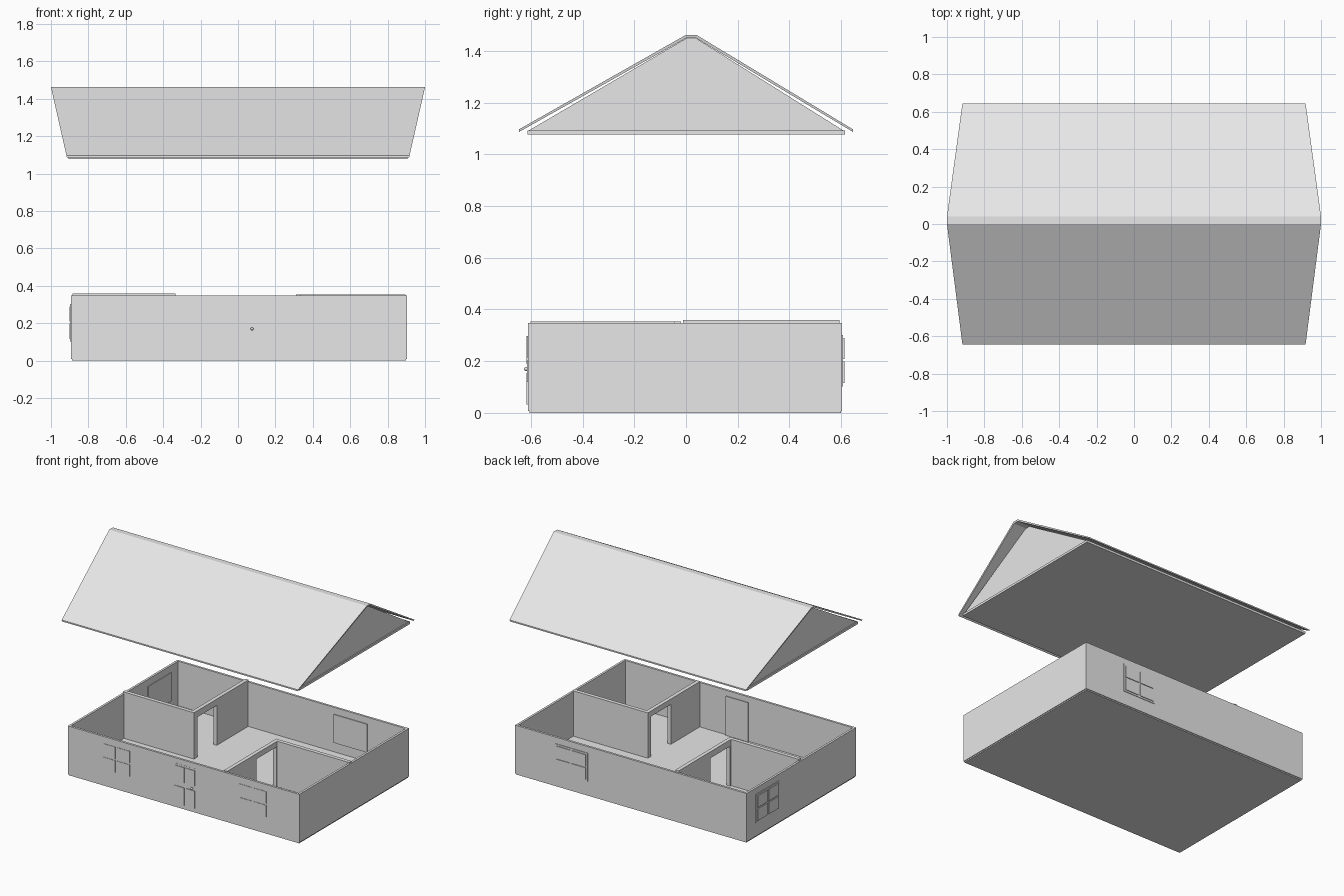
import bpy, bmesh
from mathutils import Matrix

cube = bpy.data.objects.get("Cube")
if cube:
    bpy.data.objects.remove(cube, do_unlink=True)

mat = bpy.data.materials.new("light_grey")
mat.use_nodes = True
grey = (0.8, 0.8, 0.8, 1)
mat.diffuse_color = grey
mat.node_tree.nodes["Principled BSDF"].inputs["Base Color"].default_value = grey

# House shell limits, floor height and wall thickness
LEFT, RIGHT, FRONT, BACK = -0.893, 0.904, -0.611, 0.604
FLOOR, TOP, THICK = 0.035, 0.347, 0.022


def finish(name, bm):
    bmesh.ops.recalc_face_normals(bm, faces=bm.faces)
    mesh = bpy.data.meshes.new(name)
    bm.to_mesh(mesh)
    bm.free()
    mesh.materials.append(mat)
    obj = bpy.data.objects.new(name, mesh)
    bpy.context.collection.objects.link(obj)
    return obj


def add_box(bm, x, y, z):
    size = [b - a for a, b in (x, y, z)]
    mid = [(a + b) / 2 for a, b in (x, y, z)]
    m = Matrix.Translation(mid) @ Matrix.Diagonal((*size, 1))
    return bmesh.ops.create_cube(bm, size=1, matrix=m)["verts"]


def box(name, x, y, z):
    bm = bmesh.new()
    add_box(bm, x, y, z)
    return finish(name, bm)


def prism(name, profile, x_low, x_high):
    """Extrude a (y, z) profile along x; the ends may depend on z."""
    bm = bmesh.new()
    a = [bm.verts.new((x_low(z), y, z)) for y, z in profile]
    b = [bm.verts.new((x_high(z), y, z)) for y, z in profile]
    bm.faces.new(a)
    bm.faces.new(b)
    n = len(a)
    for i in range(n):
        j = (i + 1) % n
        bm.faces.new((a[i], a[j], b[j], b[i]))
    return finish(name, bm)


# Outer walls and floor as one open tray
bm = bmesh.new()
add_box(bm, (LEFT, RIGHT), (FRONT, BACK), (0.008, TOP))
bm.normal_update()
top = max(bm.faces, key=lambda f: f.calc_center_median().z)
bmesh.ops.inset_individual(bm, faces=[top], thickness=THICK)
floor = bmesh.ops.extrude_discrete_faces(bm, faces=[top])["faces"][0]
bmesh.ops.translate(bm, verts=floor.verts, vec=(0, 0, FLOOR - TOP))
finish("outer_walls", bm)
box("base_slab", (LEFT + 0.005, RIGHT - 0.005), (FRONT + 0.005, BACK - 0.005), (0, 0.01))


# Partition wall across y with a doorway
def doorway_wall(name, x0, x1, y0, y1, d0, d1, top_z):
    head = 0.315
    profile = [(y0, FLOOR), (d0, FLOOR), (d0, head), (d1, head), (d1, FLOOR),
               (y1, FLOOR), (y1, top_z), (y0, top_z)]
    prism(name, profile, lambda z: x0, lambda z: x1)


doorway_wall("back_room_side_wall", -0.36, -0.333, -0.012, BACK - 0.01, 0.025, 0.24, 0.36)
box("back_room_front_wall", (LEFT + 0.008, -0.36), (-0.012, 0.015), (FLOOR, 0.36))
doorway_wall("front_room_side_wall", 0.31, 0.337, FRONT + 0.01, -0.02, -0.275, -0.057, 0.353)
box("front_room_back_wall", (0.337, RIGHT - 0.008), (-0.047, -0.02), (FLOOR, 0.353))


# Plates set on a wall: u runs along the wall, d is the outward depth
def wall_plates(name, axis, base, sign, rects):
    bm = bmesh.new()
    for u, z, d0, d1 in rects:
        depth = sorted((base + sign * d0, base + sign * d1))
        if axis == "y":
            add_box(bm, u, depth, z)
        else:
            add_box(bm, depth, u, z)
    return finish(name, bm)


def grid_panes(u0, u1, rows, gap, d0, d1):
    mid = (u0 + u1) / 2
    cols = ((u0, mid - gap / 2), (mid + gap / 2, u1))
    return [(c, r, d0, d1) for c in cols for r in rows]


ROWS = ((0.12, 0.203), (0.215, 0.298))
for name, u0, u1 in (("front_window_right", -0.62, -0.412), ("front_window_left", 0.44, 0.648)):
    wall_plates(name, "y", FRONT, -1, grid_panes(u0, u1, ROWS, 0.014, -0.002, 0.003))

# Framed windows on the back and right walls, with a plate on the inner side
TALL = ((0.115, 0.198), (0.208, 0.29))
for name, axis, base, sign, u0, u1 in (("back_window", "y", BACK, 1, 0.337, 0.595),
                                       ("side_window", "x", LEFT, -1, 0.245, 0.505)):
    rects = [((u0, u1), (0.103, 0.302), -0.002, 0.004),
             ((u0, u1), (0.103, 0.302), -THICK - 0.003, -THICK + 0.002)]
    rects += grid_panes(u0 + 0.014, u1 - 0.014, TALL, 0.014, 0.003, 0.009)
    wall_plates(name, axis, base, sign, rects)

# Front door with four panels and a round handle
door = [((-0.072, 0.105), (0.02, 0.31), -0.002, 0.001)]
door += grid_panes(-0.06, 0.095, ((0.032, 0.155), (0.19, 0.297)), 0.012, 0, 0.005)
door.append(((-0.072, 0.105), (FLOOR, 0.31), -THICK - 0.003, -THICK + 0.002))
wall_plates("front_door", "y", FRONT, -1, door)
bm = bmesh.new()
bmesh.ops.create_uvsphere(bm, u_segments=12, v_segments=8, radius=0.008,
                          matrix=Matrix.Translation((0.075, FRONT - 0.008, 0.17)))
handle = finish("door_handle", bm)
for p in handle.data.polygons:
    p.use_smooth = True

# Raised roof: ceiling slab, gable block and a folded shell with raked ends
RIDGE, EAVE = 1.462, 1.087
box("ceiling_slab", (-0.907, 0.907), (-0.613, 0.614), (1.077, 1.093))
prism("gable_block", [(-0.612, 1.09), (0.612, 1.09), (0.04, 1.448), (0, 1.448)],
      lambda z: -0.9, lambda z: 0.9)


def half_length(z):
    return 0.915 + 0.085 * (z - EAVE) / (RIDGE - EAVE)


shell = [(-0.645, 1.097), (0, RIDGE), (0.04, RIDGE), (0.645, 1.097),
         (0.645, EAVE), (0.038, 1.45), (0.002, 1.45), (-0.645, EAVE)]
prism("roof_shell", shell, lambda z: -half_length(z), half_length)
